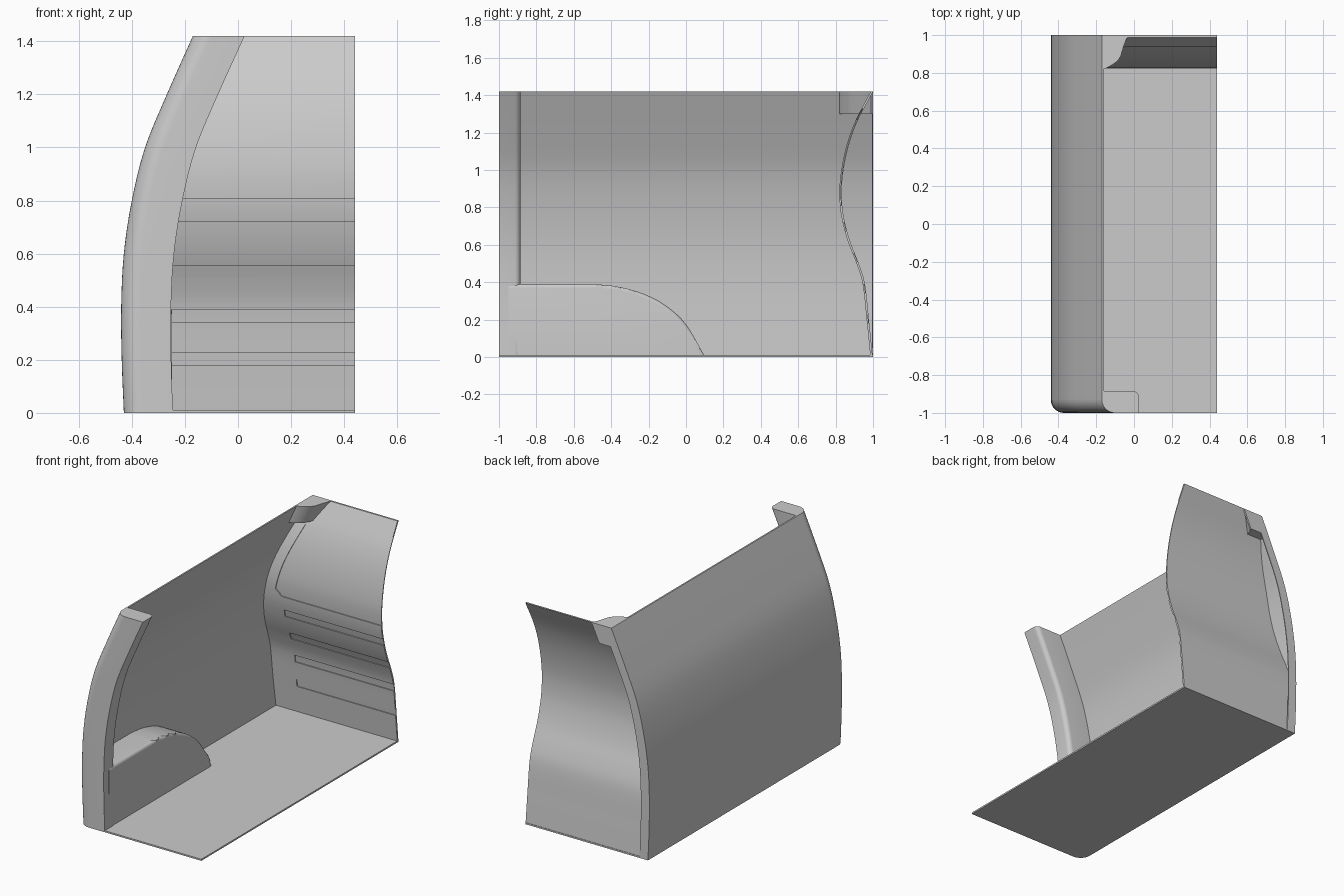
import bpy, bmesh, math

if "Cube" in bpy.data.objects:
    bpy.data.objects.remove(bpy.data.objects["Cube"])

TOP = 1.42
XR = 0.44          # open right edge


def spline(pts):
    """Smooth interpolation through (z, value) points."""
    n = len(pts)
    m = []
    for i in range(n):
        a, b = pts[max(i - 1, 0)], pts[min(i + 1, n - 1)]
        m.append((b[1] - a[1]) / (b[0] - a[0]))

    def f(z):
        i = 0
        while i < n - 2 and z > pts[i + 1][0]:
            i += 1
        h = pts[i + 1][0] - pts[i][0]
        t = (z - pts[i][0]) / h
        return ((2*t**3 - 3*t**2 + 1) * pts[i][1] + (t**3 - 2*t**2 + t) * h * m[i]
                + (3*t**2 - 2*t**3) * pts[i + 1][1] + (t**3 - t**2) * h * m[i + 1])
    return f


# outer side profile x(z) and front face of the curved end wall y(z)
side = spline([(0, -.43), (.2, -.438), (.4, -.44), (.6, -.43), (.8, -.40),
               (1.0, -.35), (1.2, -.268), (1.42, -.17)])
end = spline([(0, .986), (.2, .966), (.4, .943), (.5, .912), (.6, .872), (.7, .842),
              (.8, .824), (.93, .822), (1.1, .85), (1.25, .90), (1.42, .988)])


def levels(z0, z1, step=.04):
    n = max(1, round((z1 - z0) / step))
    return [z0 + (z1 - z0) * i / n for i in range(n + 1)]


def arc(cx, cy, r, a0, a1, n=8):
    return [(cx + r * math.cos(math.radians(a0 + (a1 - a0) * i / n)),
             cy + r * math.sin(math.radians(a0 + (a1 - a0) * i / n))) for i in range(n + 1)]


def finish(name, bm, smooth=True):
    bmesh.ops.recalc_face_normals(bm, faces=bm.faces)
    me = bpy.data.meshes.new(name)
    bm.to_mesh(me)
    bm.free()
    ob = bpy.data.objects.new(name, me)
    bpy.context.collection.objects.link(ob)
    if smooth:
        shade(ob)
    return ob


def shade(ob):
    bpy.ops.object.select_all(action='DESELECT')
    ob.select_set(True)
    bpy.context.view_layer.objects.active = ob
    bpy.ops.object.shade_smooth_by_angle(angle=math.radians(30))


def loft(name, zs, section, smooth=True):
    """Solid through the plan outlines section(z) at each height."""
    bm = bmesh.new()
    rings = [[bm.verts.new((x, y, z)) for x, y in section(z)] for z in zs]
    for a, b in zip(rings, rings[1:]):
        for i in range(len(a)):
            j = (i + 1) % len(a)
            bm.faces.new((a[i], a[j], b[j], b[i]))
    bm.faces.new(rings[0])
    bm.faces.new(rings[-1])
    return finish(name, bm, smooth)


def rect(x0, x1, y0, y1):
    return [(x0, y0), (x1, y0), (x1, y1), (x0, y1)]


# floor plate with a rounded front corner
loft("floor", [0, .01], lambda z: arc(-.36, -.93, .07, 180, 270)
     + [(XR, -1), (XR, 1), (-.43, 1)])

# curved side wall
loft("side_wall", levels(0, TOP), lambda z: rect(side(z), side(z) + .01, -.93, 1))


# front pillar with rounded outer front and inner back edges
def pillar(z):
    x0 = side(z)
    x1 = x0 + .185 + .007 * z
    return (arc(x0 + .07, -.93, .07, 180, 270) + [(x1, -1)]
            + arc(x1 - .03, -.915, .03, 0, 90, 6) + [(x0, -.885)])


loft("front_pillar", levels(0, TOP), pillar)

# wheel arch with a softened inner edge
bm = bmesh.new()
outline = [(-.95, .005), (-.95, .39), (-.5, .39)]
top = spline([(-.5, .39), (-.4, .382), (-.3, .362), (-.2, .327), (-.1, .27), (0, .175), (.1, .005)])
outline += [(y, top(y)) for y in [-.5 + .6 * i / 24 for i in range(1, 25)]]
f = bm.faces.new([bm.verts.new((-.249, y, z)) for y, z in outline])
ex = bmesh.ops.extrude_face_region(bm, geom=[f], use_keep_orig=True)
for v in ex["geom"]:
    if isinstance(v, bmesh.types.BMVert):
        v.co.x = -.425
rim = [e for e in bm.edges if all(v.co.x > -.3 for v in e.verts)
       and any(v.co.y > -.9 and v.co.z > .01 for v in e.verts)]
bmesh.ops.bevel(bm, geom=rim, offset=.02, segments=4, profile=.5, affect='EDGES')
finish("wheel_arch", bm)

# back edge flange
loft("back_flange", levels(0, TOP), lambda z: rect(side(z), side(z) + .06, .994, 1))

# upper corner block with scooped inner face, leaning with the side wall
SCOOP = [(0, .82), (.02, .824), (.055, .842), (.085, .865), (.1, .89), (.115, .94),
         (.13, .98), (.14, .99), (.14, 1), (0, 1)]
loft("corner_block", levels(1.3, TOP), lambda z: [(side(z) + x, y) for x, y in SCOOP])

# curved end wall
wall = loft("end_wall", levels(0, TOP, .03),
            lambda z: rect(side(z) + .005, XR, end(z), end(z) + .012), False)


# recessed upper panel: its left edge follows the side wall and steps round the block
def panel_left(z):
    if z < .85:
        return side(.85) + .10 + .035 * (1 - math.sqrt(max(0, 1 - ((.85 - z) / .04) ** 2)))
    if z < 1.27:
        return side(z) + .08
    if z < 1.30:
        return -.17 + (z - 1.27) / .03 * .085
    return -.085 + (z - 1.30) / .03 * .045


def recess(zs, left):
    return loft("cutter", zs, lambda z: rect(left(z), XR + .02, end(z) - .03, end(z) + .006), False)


cutters = [recess([.81, .813, .82, .83, .85] + levels(.88, 1.24, .03) + [1.269, 1.285, 1.30, 1.33], panel_left)]
# four recessed slots
for z0 in (.18, .343, .507, .674):
    cutters.append(recess(levels(z0, z0 + .046, .015), lambda z: -.26))

bpy.context.view_layer.objects.active = wall
for c in cutters:
    m = wall.modifiers.new("recess", 'BOOLEAN')
    m.operation = 'DIFFERENCE'
    m.solver = 'EXACT'
    m.object = c
    bpy.ops.object.modifier_apply(modifier=m.name)
    bpy.data.objects.remove(c)
shade(wall)
